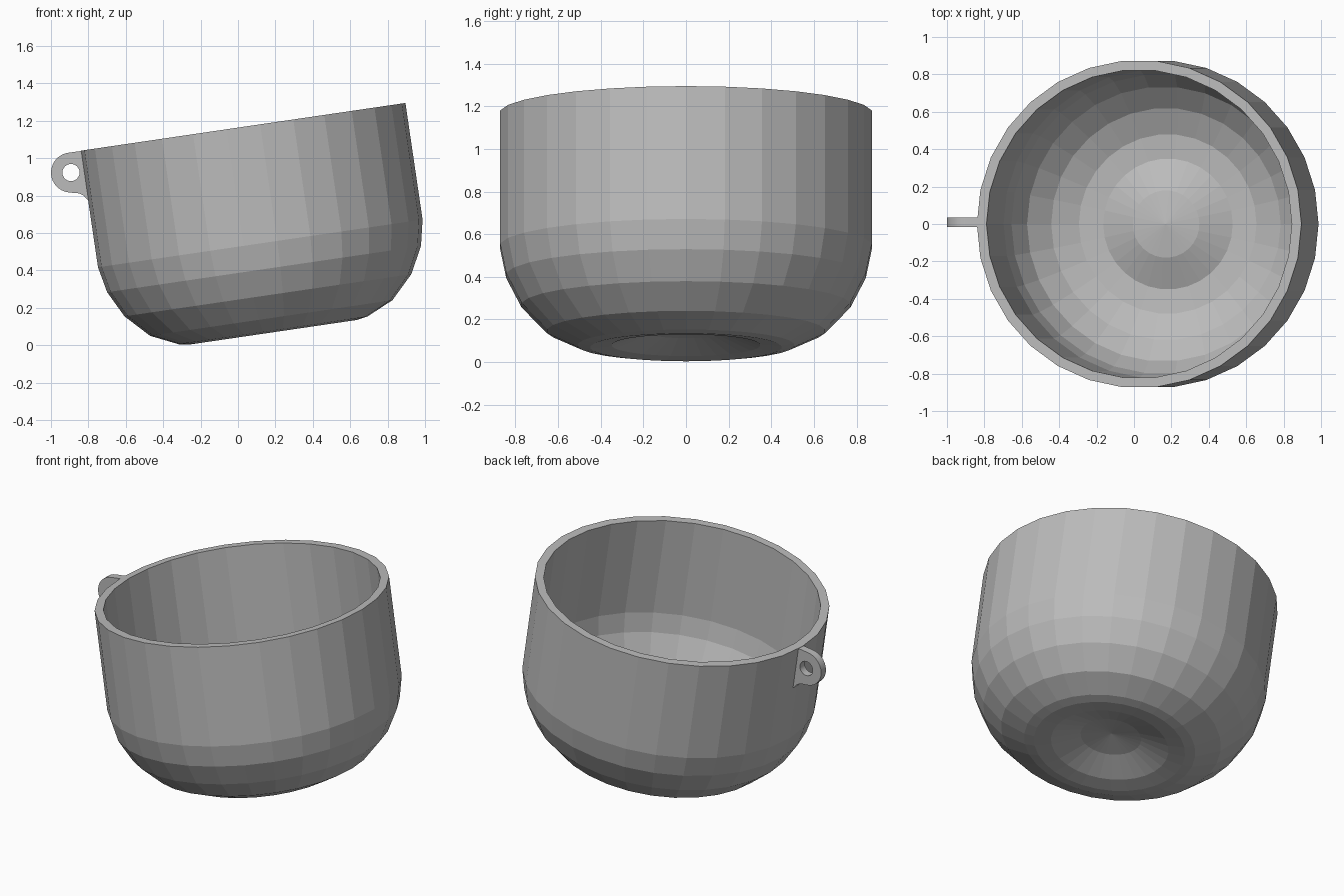
import bpy, bmesh, math
from mathutils import Matrix, Vector

cube = bpy.data.objects.get("Cube")
if cube:
    bpy.data.objects.remove(cube, do_unlink=True)

grey = bpy.data.materials.new("plain_grey")
grey.use_nodes = True
COLOUR = (0.5, 0.5, 0.5, 1.0)
grey.diffuse_color = COLOUR
grey.node_tree.nodes["Principled BSDF"].inputs["Base Color"].default_value = COLOUR

TILT = math.radians(8.36)
RIM_CENTRE = Vector((0.0275, 0, 1.1675))
SIDES = 30

# (radius, depth below rim): underside dimple, outer wall, rim, inner wall, domed floor
profile = [(0, 1.015), (0.18, 1.04), (0.35, 1.10), (0.45, 1.11), (0.51, 1.10),
           (0.655, 1.033), (0.775, 0.91), (0.848, 0.769), (0.877, 0.63), (0.877, 0),
           (0.825, 0), (0.825, 0.63), (0.80, 0.75), (0.735, 0.88), (0.62, 0.985),
           (0.48, 1.05), (0.35, 1.06), (0.18, 0.99), (0, 0.965)]


def make_cup():
    bm = bmesh.new()
    verts = [bm.verts.new((r, 0, -d)) for r, d in profile]
    edges = [bm.edges.new(pair) for pair in zip(verts, verts[1:])]
    bmesh.ops.spin(bm, geom=verts + edges, cent=(0, 0, 0), axis=(0, 0, 1),
                   angle=math.tau, steps=SIDES, use_merge=True)
    bmesh.ops.remove_doubles(bm, verts=bm.verts, dist=1e-4)
    bmesh.ops.recalc_face_normals(bm, faces=bm.faces)
    # lean the cup towards its right
    bm.transform(Matrix.Translation(RIM_CENTRE) @ Matrix.Rotation(-TILT, 4, 'Y'))
    mesh = bpy.data.meshes.new("cup")
    bm.to_mesh(mesh)
    bm.free()
    mesh.materials.append(grey)
    cup = bpy.data.objects.new("cup", mesh)
    bpy.context.collection.objects.link(cup)


def arc(cx, cy, r, start, end, steps):
    angles = [math.radians(start + (end - start) * i / steps) for i in range(steps + 1)]
    return [(cx + r * math.cos(a), cy + r * math.sin(a)) for a in angles]


def make_hanging_tab():
    # rounded lug with a hole and a small fillet under it
    outline = [(-0.81, 1.04), (-0.84, 1.038)] + arc(-0.893, 0.923, 0.107, 95, 265, 14)
    outline += [(-0.85, 0.812), (-0.825, 0.80), (-0.803, 0.775), (-0.775, 0.775)]
    hole = arc(-0.893, 0.923, 0.046, 0, 345, 23)
    curve = bpy.data.curves.new("hanging_tab", 'CURVE')
    curve.dimensions = '2D'
    curve.fill_mode = 'BOTH'
    curve.extrude = 0.025
    for loop in (outline, hole):
        spline = curve.splines.new('POLY')
        spline.points.add(len(loop) - 1)
        for point, (x, z) in zip(spline.points, loop):
            point.co = (x, z, 0, 1)
        spline.use_cyclic_u = True
    curve.materials.append(grey)
    tab = bpy.data.objects.new("hanging_tab", curve)
    tab.rotation_euler.x = math.pi / 2
    tab.location.y = 0.01
    bpy.context.collection.objects.link(tab)
    bpy.ops.object.select_all(action='DESELECT')
    tab.select_set(True)
    bpy.context.view_layer.objects.active = tab
    bpy.ops.object.convert(target='MESH')


make_cup()
make_hanging_tab()
